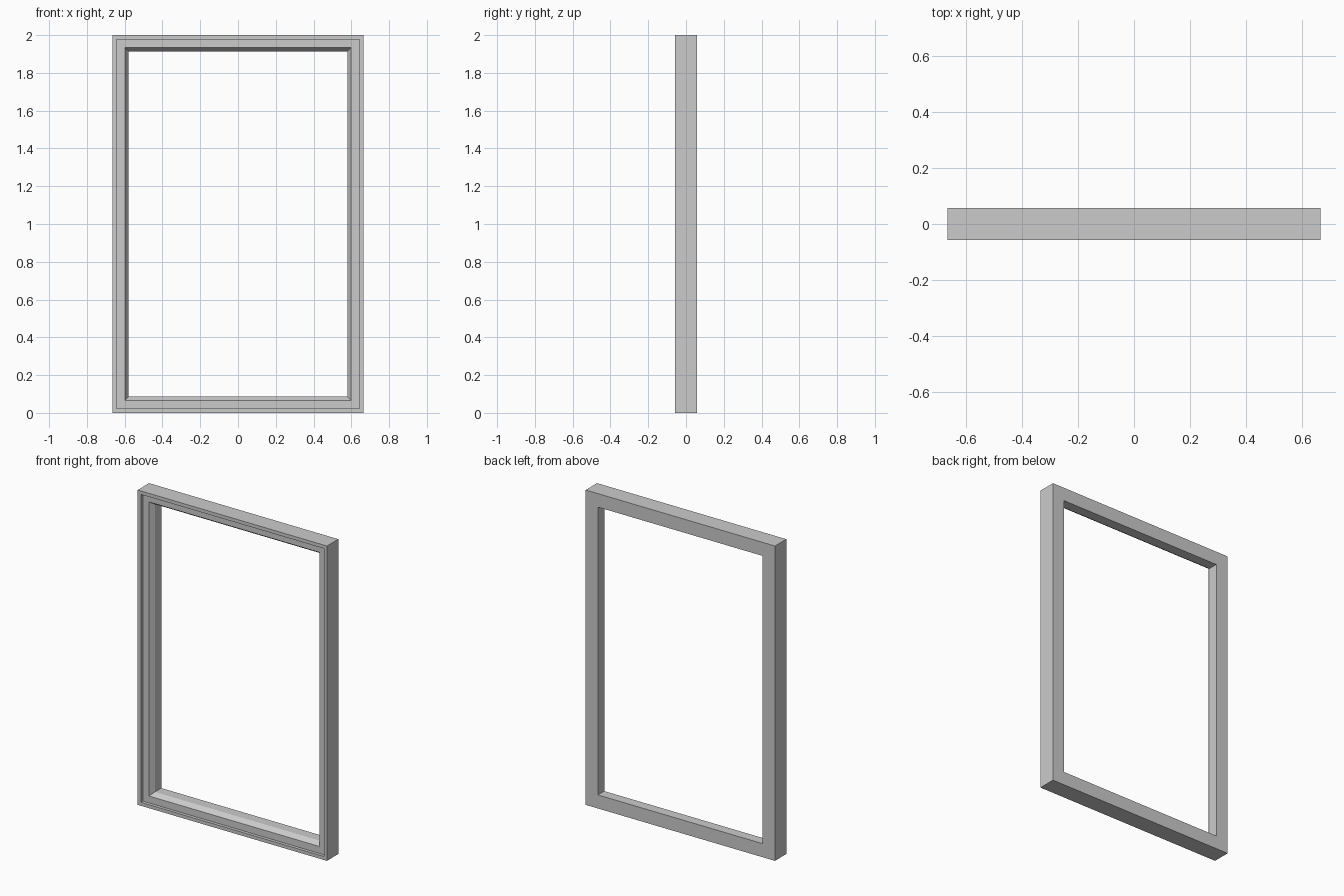
import bpy, bmesh

if "Cube" in bpy.data.objects:
    bpy.data.objects.remove(bpy.data.objects["Cube"])

WIDTH, HEIGHT = 1.33, 2.0

# Moulding cross-section as (inset from outer edge, y), front is -y
PROFILE = [
    (0.0, 0.057), (0.0, -0.057),        # outer side
    (0.022, -0.057), (0.022, -0.037),   # raised front rim
    (0.066, -0.037),                    # recessed front face
    (0.086, -0.007),                    # sloped inner edge
    (0.086, 0.057),                     # opening reveal
]


def mitred_frame(name, width, height, profile):
    """Sweep the cross-section around a rectangle with mitred corners."""
    bm = bmesh.new()
    rings = []
    for inset, y in profile:
        x, low, high = width / 2 - inset, inset, height - inset
        corners = [(-x, low), (x, low), (x, high), (-x, high)]
        rings.append([bm.verts.new((cx, y, cz)) for cx, cz in corners])
    for i, ring in enumerate(rings):
        following = rings[(i + 1) % len(rings)]
        for j in range(4):
            k = (j + 1) % 4
            bm.faces.new((ring[j], ring[k], following[k], following[j]))
    bmesh.ops.recalc_face_normals(bm, faces=bm.faces)
    mesh = bpy.data.meshes.new(name)
    bm.to_mesh(mesh)
    bm.free()
    obj = bpy.data.objects.new(name, mesh)
    bpy.context.collection.objects.link(obj)
    return obj


# Window frame
mitred_frame("window_frame", WIDTH, HEIGHT, PROFILE)
